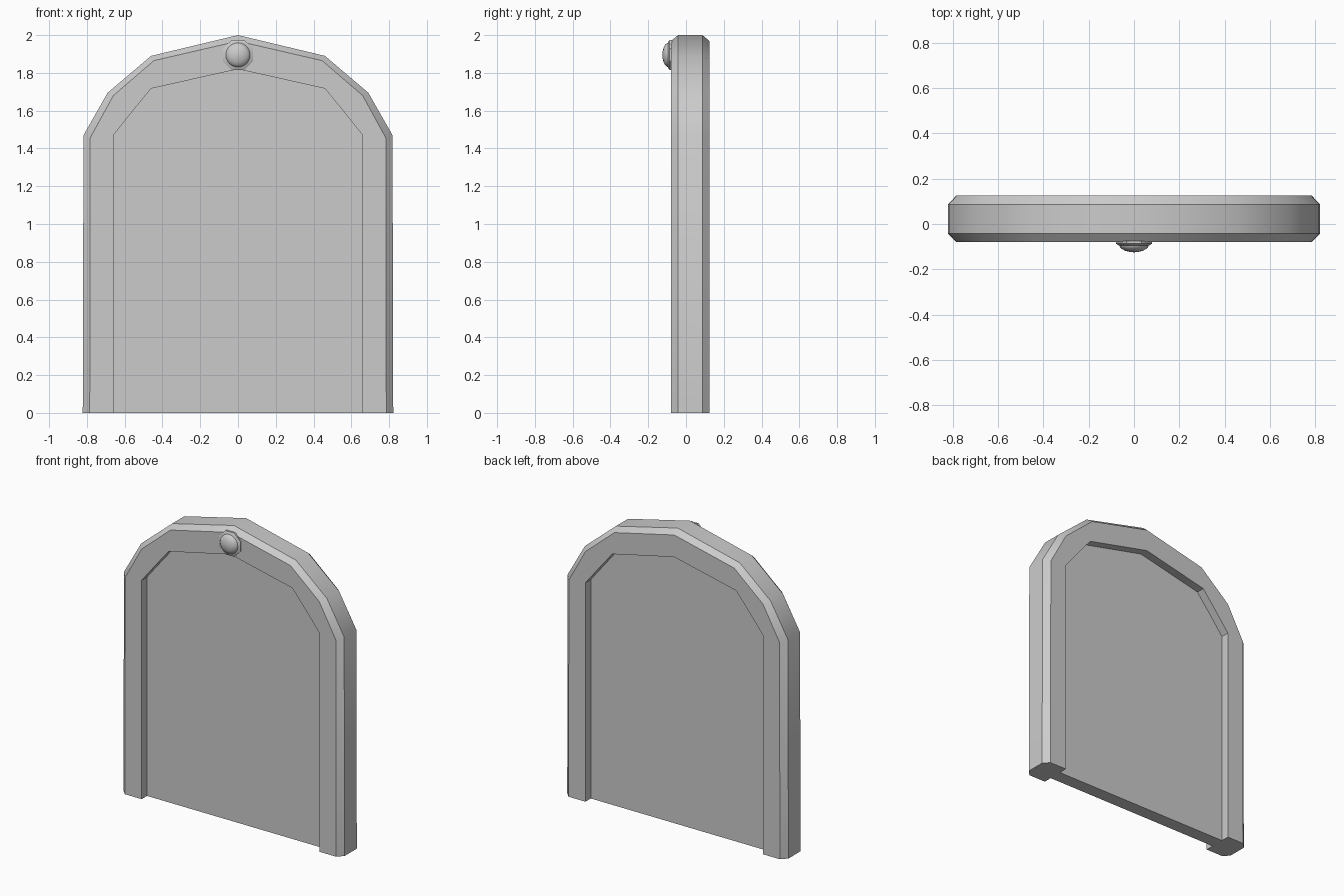
import bpy, bmesh, math

if "Cube" in bpy.data.objects:
    bpy.data.objects.remove(bpy.data.objects["Cube"])

FRONT, BACK, CHAMFER = -0.08, 0.125, 0.038


def mirrored(half):
    """Half arch from right foot to apex -> full arch from right to left."""
    return half + [(-x, z) for x, z in reversed(half[:-1])]


def finish(name, bm, angle=35):
    bmesh.ops.recalc_face_normals(bm, faces=bm.faces)
    mesh = bpy.data.meshes.new(name)
    bm.to_mesh(mesh)
    bm.free()
    obj = bpy.data.objects.new(name, mesh)
    bpy.context.collection.objects.link(obj)
    bpy.ops.object.select_all(action='DESELECT')
    obj.select_set(True)
    bpy.context.view_layer.objects.active = obj
    bpy.ops.object.shade_smooth_by_angle(angle=math.radians(angle))
    return obj


outer = mirrored([(0.822, 0), (0.818, 1.47), (0.69, 1.695), (0.46, 1.89), (0, 2.0)])
face = mirrored([(0.785, 0), (0.783, 1.455), (0.66, 1.68), (0.445, 1.865), (0, 1.968)])
inner = mirrored([(0.66, 0), (0.66, 1.47), (0.56, 1.595), (0.46, 1.717), (0, 1.82)])

# Arched frame: chamfered cross-section lofted around the arch, capped at the feet
bm = bmesh.new()
rails = [(inner, FRONT), (face, FRONT), (outer, FRONT + CHAMFER),
         (outer, BACK - CHAMFER), (face, BACK), (inner, BACK)]
rows = [[bm.verts.new((x, y, z)) for x, z in line] for line, y in rails]
for i, row in enumerate(rows):
    nxt = rows[(i + 1) % len(rows)]
    for j in range(len(row) - 1):
        bm.faces.new((row[j], row[j + 1], nxt[j + 1], nxt[j]))
for end in (0, -1):
    bm.faces.new([row[end] for row in rows])
finish("arched_frame", bm)

# Panel recessed on both sides
bm = bmesh.new()
sheet = bm.faces.new([bm.verts.new((x, -0.023, z)) for x, z in inner])
ext = bmesh.ops.extrude_face_region(bm, geom=[sheet], use_keep_orig=True)
bmesh.ops.translate(bm, vec=(0, 0.091, 0),
                    verts=[v for v in ext["geom"] if isinstance(v, bmesh.types.BMVert)])
finish("recessed_panel", bm, 20)


def lathe(name, profile, sides, turn=0.0):
    """Revolve (radius, y) points about the stud axis."""
    bm = bmesh.new()
    rings = [[bm.verts.new((r * math.cos(turn + math.tau * k / sides), y,
                            1.895 + r * math.sin(turn + math.tau * k / sides)))
              for k in range(sides)] for r, y in profile]
    for a, b in zip(rings, rings[1:]):
        for k in range(sides):
            n = (k + 1) % sides
            bm.faces.new((a[k], a[n], b[n], b[k]))
    bm.faces.new(rings[0])
    bm.faces.new(rings[-1])
    return finish(name, bm)


# Octagonal washer and domed stud on the arch crown
lathe("stud_washer", [(0.086, -0.075), (0.086, -0.087), (0.075, -0.094)], 8, math.pi / 8)
dome = [(0.066 * math.cos(math.radians(a)), -0.09 - 0.035 * math.sin(math.radians(a)))
        for a in (0, 18, 36, 54, 72, 87)]
lathe("domed_stud", dome, 24)
